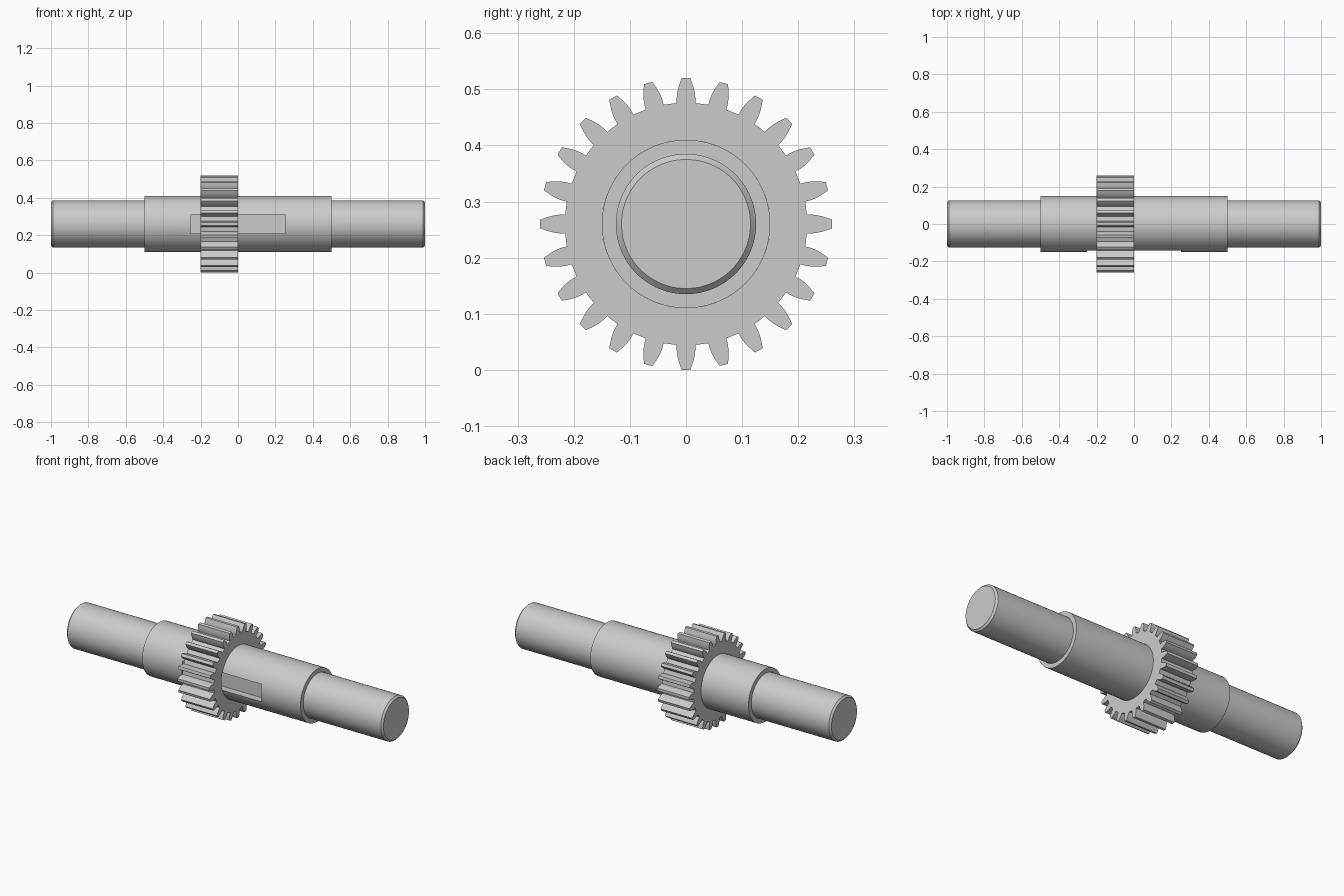
import bpy, bmesh
from math import sin, cos, pi, atan2, radians

if "Cube" in bpy.data.objects:
    bpy.data.objects.remove(bpy.data.objects["Cube"])

AXIS_Z = 0.26
SEGS = 96
TEETH = 24


def make_object(name, bm):
    bmesh.ops.recalc_face_normals(bm, faces=bm.faces)
    mesh = bpy.data.meshes.new(name)
    bm.to_mesh(mesh)
    bm.free()
    ob = bpy.data.objects.new(name, mesh)
    ob.location.z = AXIS_Z
    bpy.context.collection.objects.link(ob)
    return ob


def activate(ob):
    bpy.ops.object.select_all(action='DESELECT')
    ob.select_set(True)
    bpy.context.view_layer.objects.active = ob


def bridge(bm, a, b):
    for i in range(len(a)):
        j = (i + 1) % len(a)
        bm.faces.new((a[i], a[j], b[j], b[i]))


# Stepped shaft, turned about x with chamfered ends
half = [(0.5, 0.15), (0.5, 0.125), (0.99, 0.125), (1.0, 0.115)]
profile = [(-x, r) for x, r in reversed(half)] + half
bm = bmesh.new()
rings = [[bm.verts.new((x, r * cos(2 * pi * i / SEGS), r * sin(2 * pi * i / SEGS)))
          for i in range(SEGS)] for x, r in profile]
for a, b in zip(rings, rings[1:]):
    bridge(bm, a, b)
bm.faces.new(rings[0])
bm.faces.new(rings[-1])
shaft = make_object("shaft", bm)

# Keyway cut into the front of the shaft
bm = bmesh.new()
bmesh.ops.create_cube(bm, size=1)
bmesh.ops.scale(bm, vec=(0.5, 0.1, 0.1), verts=bm.verts)
bmesh.ops.translate(bm, vec=(0, -0.15, 0), verts=bm.verts)
cutter = make_object("keyway_cutter", bm)
cutter.hide_render = True
mod = shaft.modifiers.new("keyway", 'BOOLEAN')
mod.operation = 'DIFFERENCE'
mod.solver = 'EXACT'
mod.object = cutter
activate(shaft)
bpy.ops.object.modifier_apply(modifier=mod.name)
bpy.data.objects.remove(cutter)
bpy.ops.object.shade_smooth_by_angle(angle=radians(25))

# Spur gear: (radius, half width) up one flank, mirrored for the other
flank = [(0.2155, 0.0165), (0.226, 0.0165), (0.236, 0.0153),
         (0.248, 0.012), (0.26, 0.0078)]
tooth = [(r, -w) for r, w in flank] + [(r, w) for r, w in reversed(flank)]
outline, bore = [], []
for t in range(TEETH):
    a = 2 * pi * t / TEETH
    for r, w in tooth:
        outline.append((r * cos(a) - w * sin(a), r * sin(a) + w * cos(a)))
        b = a + atan2(w, r)
        bore.append((0.15 * cos(b), 0.15 * sin(b)))
bm = bmesh.new()
loops = [[bm.verts.new((x, y, z)) for y, z in pts]
         for x, pts in ((-0.2, bore), (-0.2, outline), (0, outline), (0, bore))]
for i in range(4):
    bridge(bm, loops[i], loops[(i + 1) % 4])
gear = make_object("gear", bm)
activate(gear)
bpy.ops.object.shade_smooth_by_angle(angle=radians(25))
